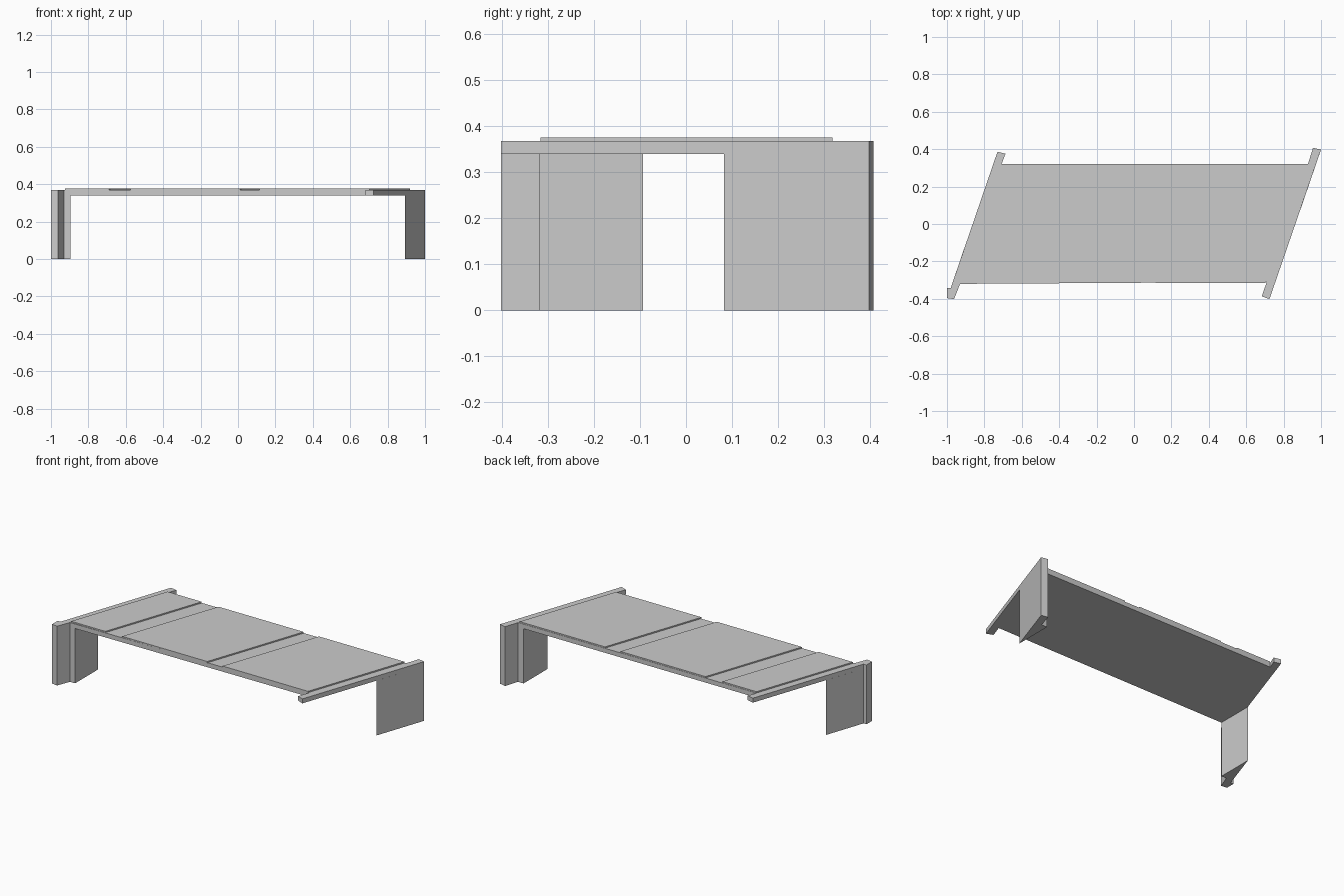
import bpy, bmesh

if "Cube" in bpy.data.objects:
    bpy.data.objects.remove(bpy.data.objects["Cube"])

DECK_BOTTOM, DECK_TOP, PANEL_TOP = 0.34, 0.368, 0.376
SKEW = 0.344          # x shift per unit of y along the slanted ends
FRONT, BACK = -0.316, 0.318


def prism(name, outline, z0, z1):
    """Extrude a plan outline from z0 to z1."""
    bm = bmesh.new()
    base = bm.faces.new([bm.verts.new((x, y, z0)) for x, y in outline])
    top = bmesh.ops.extrude_face_region(bm, geom=[base])["geom"]
    verts = [v for v in top if isinstance(v, bmesh.types.BMVert)]
    bmesh.ops.translate(bm, verts=verts, vec=(0, 0, z1 - z0))
    bmesh.ops.recalc_face_normals(bm, faces=bm.faces[:])
    mesh = bpy.data.meshes.new(name)
    bm.to_mesh(mesh)
    bm.free()
    obj = bpy.data.objects.new(name, mesh)
    bpy.context.collection.objects.link(obj)
    return obj


# Wing wall ends in plan, shared by the deck slab and the abutments
left_wing = [(-0.98, -0.342), (-1.0, -0.342), (-1.0, -0.396),
             (-0.962, -0.402), (-0.93, -0.32)]
right_wing = [(1.0, 0.398), (0.957, 0.407), (0.93, 0.32)]

# Deck slab with the two projecting edge beams
prism("deck_slab",
      left_wing + [(0.71, -0.31), (0.683, -0.386), (0.724, -0.402)]
      + right_wing + [(-0.708, 0.32), (-0.687, 0.376), (-0.73, 0.386)],
      DECK_BOTTOM, DECK_TOP)

# Abutments under opposite corners
prism("left_abutment", left_wing + [(-0.895, -0.32), (-0.895, -0.093)],
      0, DECK_BOTTOM)
prism("right_abutment", right_wing + [(0.892, 0.32), (0.892, 0.083)],
      0, DECK_BOTTOM)

# Raised road panels, given by their x range along the front edge
shift = SKEW * (BACK - FRONT)
for i, (x0, x1) in enumerate([(-0.925, -0.69), (-0.575, 0.01), (0.115, 0.702)]):
    prism(f"road_panel_{i + 1}",
          [(x0, FRONT), (x1, FRONT), (x1 + shift, BACK), (x0 + shift, BACK)],
          DECK_TOP, PANEL_TOP)
